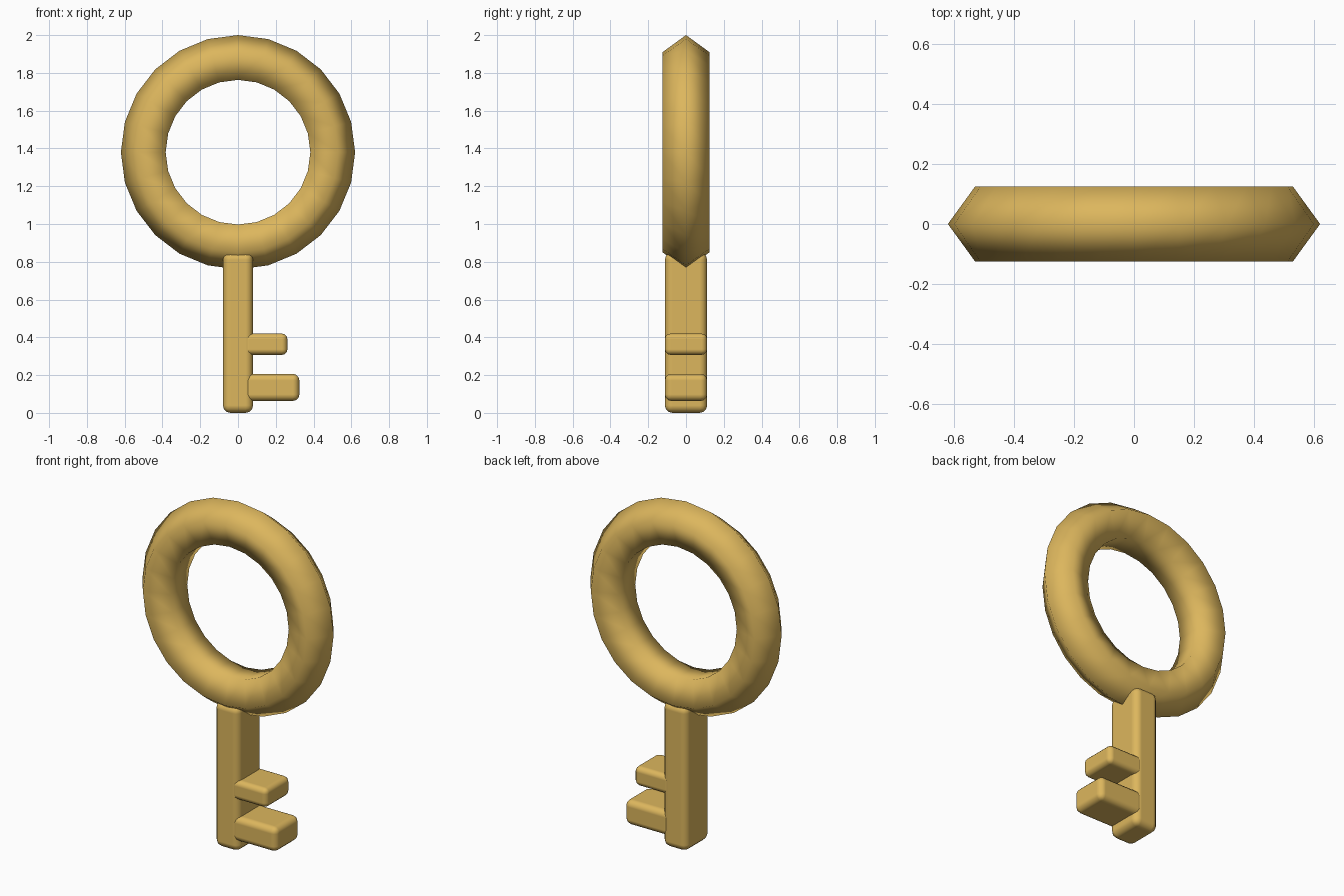
import bpy
import math

if "Cube" in bpy.data.objects:
    bpy.data.objects.remove(bpy.data.objects["Cube"])

brass = bpy.data.materials.new("brass")
brass.diffuse_color = (0.72, 0.47, 0.11, 1)
brass.use_nodes = True
brass.node_tree.nodes["Principled BSDF"].inputs["Base Color"].default_value = brass.diffuse_color


def rounded_box(name, x0, x1, z0, z1, half_y, bevel):
    """Box from x0..x1, z0..z1, centred on y = 0, with rounded edges."""
    bpy.ops.mesh.primitive_cube_add(size=1, location=((x0 + x1) / 2, 0, (z0 + z1) / 2))
    ob = bpy.context.object
    ob.name = name
    ob.scale = (x1 - x0, 2 * half_y, z1 - z0)
    bpy.ops.object.transform_apply(location=False, rotation=False, scale=True)
    mod = ob.modifiers.new("round", 'BEVEL')
    mod.width = bevel
    mod.segments = 3
    ob.data.materials.append(brass)
    bpy.ops.object.shade_smooth()
    mod.harden_normals = True
    return ob


# Ring handle: 24 segments, five-sided section pointing outward
bpy.ops.mesh.primitive_torus_add(
    major_segments=24, minor_segments=5, major_radius=0.489, minor_radius=0.131,
    location=(0, 0, 1.38), rotation=(math.pi / 2, 0, 0))
ring = bpy.context.object
ring.name = "ring_handle"
ring.data.materials.append(brass)
bpy.ops.object.shade_smooth()

# Shaft
rounded_box("shaft", -0.08, 0.08, 0.0, 0.85, 0.112, 0.04)

# Teeth
rounded_box("upper_tooth", 0.03, 0.262, 0.307, 0.42, 0.112, 0.03)
rounded_box("lower_tooth", 0.03, 0.325, 0.063, 0.207, 0.112, 0.035)
